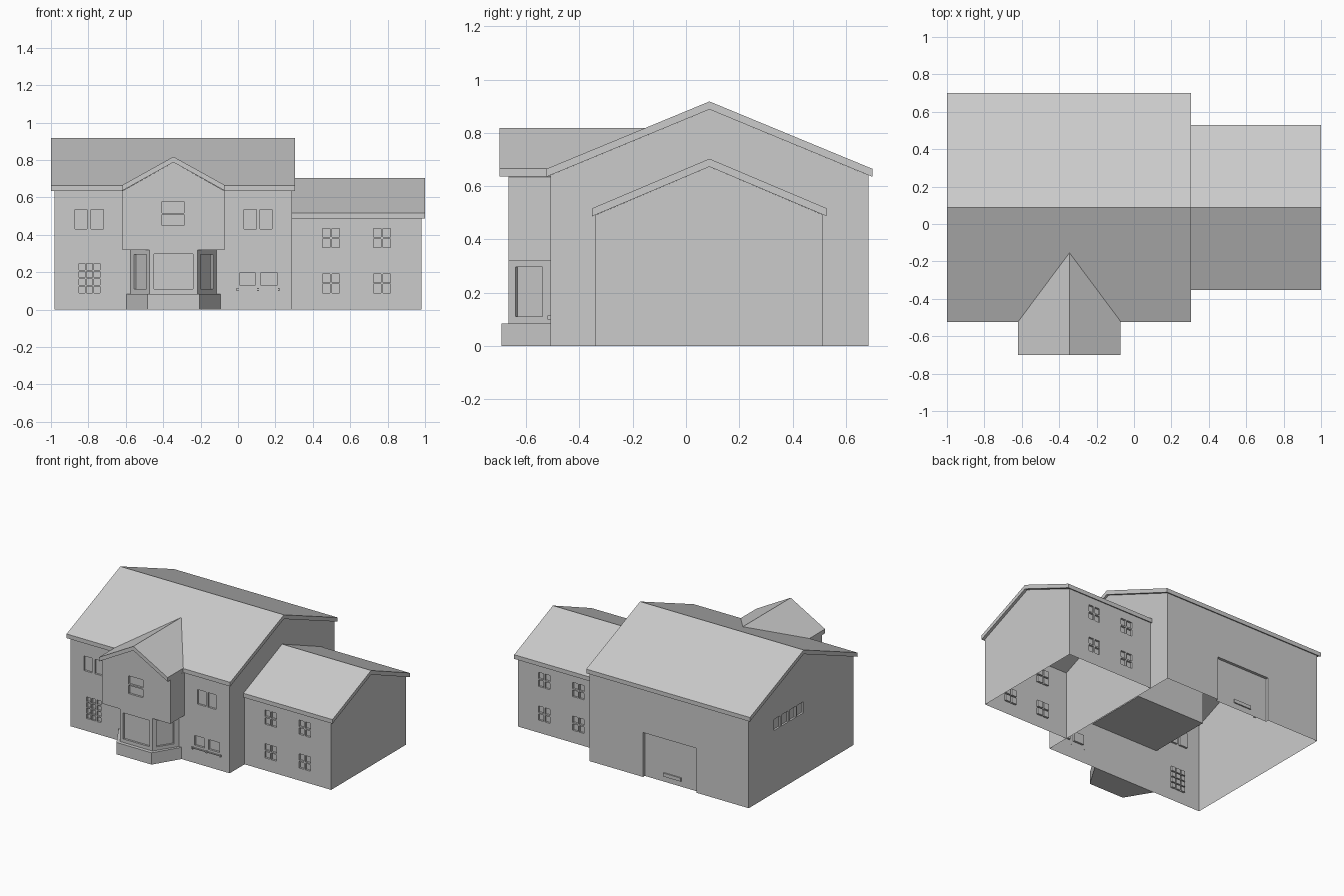
import bpy, bmesh, math
from mathutils import Matrix, Vector

cube = bpy.data.objects.get("Cube")
if cube:
    bpy.data.objects.remove(cube, do_unlink=True)

GREY = (0.6, 0.6, 0.6, 1)
mat = bpy.data.materials.new("plain grey")
mat.use_nodes = True
mat.diffuse_color = GREY
mat.node_tree.nodes["Principled BSDF"].inputs["Base Color"].default_value = GREY


def finish(name, bm):
    bmesh.ops.recalc_face_normals(bm, faces=bm.faces)
    mesh = bpy.data.meshes.new(name)
    bm.to_mesh(mesh)
    bm.free()
    mesh.materials.append(mat)
    obj = bpy.data.objects.new(name, mesh)
    bpy.context.collection.objects.link(obj)
    return obj


def prism(name, profile, axis, start, end):
    """Extrude a 2D profile along an axis."""
    place = {"x": lambda p, d: (d, p[0], p[1]),
             "y": lambda p, d: (p[0], d, p[1]),
             "z": lambda p, d: (p[0], p[1], d)}[axis]
    bm = bmesh.new()
    face = bm.faces.new([bm.verts.new(place(p, start)) for p in profile])
    ext = bmesh.ops.extrude_face_region(bm, geom=[face])
    move = Vector(place((0, 0), end)) - Vector(place((0, 0), start))
    bmesh.ops.translate(bm, vec=move,
                        verts=[v for v in ext["geom"] if isinstance(v, bmesh.types.BMVert)])
    return finish(name, bm)


def add_box(bm, x0, x1, y0, y1, z0, z1, frame=Matrix()):
    size = Matrix.Diagonal((x1 - x0, y1 - y0, z1 - z0, 1))
    centre = Matrix.Translation(((x0 + x1) / 2, (y0 + y1) / 2, (z0 + z1) / 2))
    bmesh.ops.create_cube(bm, size=1, matrix=frame @ centre @ size)


def panes(bm, x0, x1, z0, z1, frame, cols=1, rows=1, bar=0.01, depth=0.014):
    """Grid of recesses; frame puts the wall at local y = 0, inside at +y."""
    w = (x1 - x0 - bar * (cols - 1)) / cols
    h = (z1 - z0 - bar * (rows - 1)) / rows
    for i in range(cols):
        for j in range(rows):
            x, z = x0 + i * (w + bar), z0 + j * (h + bar)
            add_box(bm, x, x + w, -0.03, depth, z, z + h, frame)


def carve(obj, bm, open_shell=False):
    """Cut the recesses, then leave only the walls if the shell is open."""
    cutter = finish(obj.name + "_cutter", bm)
    cutter.hide_render = True
    mod = obj.modifiers.new("recesses", "BOOLEAN")
    mod.operation = "DIFFERENCE"
    mod.solver = "EXACT"
    mod.object = cutter
    bpy.context.view_layer.objects.active = obj
    bpy.ops.object.modifier_apply(modifier=mod.name)
    bpy.data.objects.remove(cutter, do_unlink=True)
    if open_shell:
        bm = bmesh.new()
        bm.from_mesh(obj.data)
        caps = [f for f in bm.faces if abs(f.normal.z) > 0.3 and f.calc_area() > 0.05]
        bmesh.ops.delete(bm, geom=caps, context="FACES")
        bm.to_mesh(obj.data)
        bm.free()


def gable(c, half, base, eave, peak):
    return [(c - half, base), (c + half, base), (c + half, eave), (c, peak), (c - half, eave)]


def chevron(c, half, eave, peak, t=0.03):
    return [(c - half, eave), (c, peak), (c + half, eave),
            (c + half, eave + t), (c, peak + t), (c - half, eave + t)]


def wall_frame(x, y, angle=0):
    return Matrix.Translation((x, y, 0)) @ Matrix.Rotation(math.radians(angle), 4, "Z")


RIDGE = 0.088
MID = -0.345

# Main block: paired upper windows, lower windows, garage door, gable vents
main = prism("main_walls", gable(RIDGE, 0.597, 0, 0.641, 0.888), "x", -0.98, 0.29)
cut = bmesh.new()
front = wall_frame(0, RIDGE - 0.597)
for x0, x1 in ((-0.872, -0.807), (-0.785, -0.718), (0.032, 0.1), (0.117, 0.182)):
    panes(cut, x0, x1, 0.43, 0.535, front)
panes(cut, -0.85, -0.738, 0.09, 0.246, front, 3, 4, 0.008)
for x0, x1 in ((0.011, 0.091), (0.123, 0.208)):
    panes(cut, x0, x1, 0.128, 0.198, front)
back = wall_frame(0, RIDGE + 0.597, 180)
panes(cut, 0.137, 0.565, -0.02, 0.32, back, depth=0.02)
panes(cut, -0.4, -0.06, 0.45, 0.53, wall_frame(-0.98, 0, -90), 4, 1, 0.015)
carve(main, cut, True)
prism("main_roof", chevron(RIDGE, 0.612, 0.635, 0.888), "x", -1.0, 0.305)

# Garage door handle
bm = bmesh.new()
add_box(bm, -0.43, -0.29, 0.664, 0.674, 0.04, 0.065)
finish("garage_handle", bm)

# Side wing with divided windows on front and back
wing = prism("wing_walls", gable(RIDGE, 0.427, 0, 0.492, 0.673), "x", 0.29, 0.98)
cut = bmesh.new()
for y, angle, side in ((RIDGE - 0.427, 0, 1), (RIDGE + 0.427, 180, -1)):
    for x in (0.497, 0.77):
        for z in (0.09, 0.333):
            panes(cut, side * x - 0.046, side * x + 0.046, z, z + 0.102,
                  wall_frame(0, y, angle), 2, 2)
carve(wing, cut, True)
prism("wing_roof", chevron(RIDGE, 0.44, 0.487, 0.673), "x", 0.29, 1.0)

# Projecting upper bay with cross gable
bay = prism("upper_bay", gable(MID, 0.273, 0.32, 0.635, 0.788), "y", -0.667, -0.04)
cut = bmesh.new()
panes(cut, -0.406, -0.289, 0.449, 0.577, wall_frame(0, -0.667), 1, 2)
carve(bay, cut)
prism("bay_roof", chevron(MID, 0.274, 0.636, 0.788), "y", -0.7, -0.1)


def splayed(wide, narrow, y):
    return [(MID - wide, -0.509), (MID - narrow, y), (MID + narrow, y), (MID + wide, -0.509)]


# Splayed lower bay on its plinth
prism("bay_plinth", splayed(0.251, 0.14, -0.692), "z", 0, 0.085)
lower = prism("lower_bay", splayed(0.23, 0.129, -0.666), "z", 0.085, 0.32)
cut = bmesh.new()
panes(cut, -0.449, -0.241, 0.11, 0.298, wall_frame(0, -0.666))
turn = math.degrees(math.atan2(0.157, 0.101))
panes(cut, 0.03, 0.152, 0.11, 0.296, wall_frame(MID + 0.129, -0.666, turn))
panes(cut, -0.152, -0.03, 0.11, 0.296, wall_frame(MID - 0.129, -0.666, -turn))
carve(lower, cut)

# Rail below the small front windows
bm = bmesh.new()
add_box(bm, 0.0, 0.22, -0.517, -0.509, 0.105, 0.111)
for x in (-0.002, 0.107, 0.218):
    add_box(bm, x - 0.005, x + 0.005, -0.52, -0.507, 0.1, 0.115)
finish("window_rail", bm)
